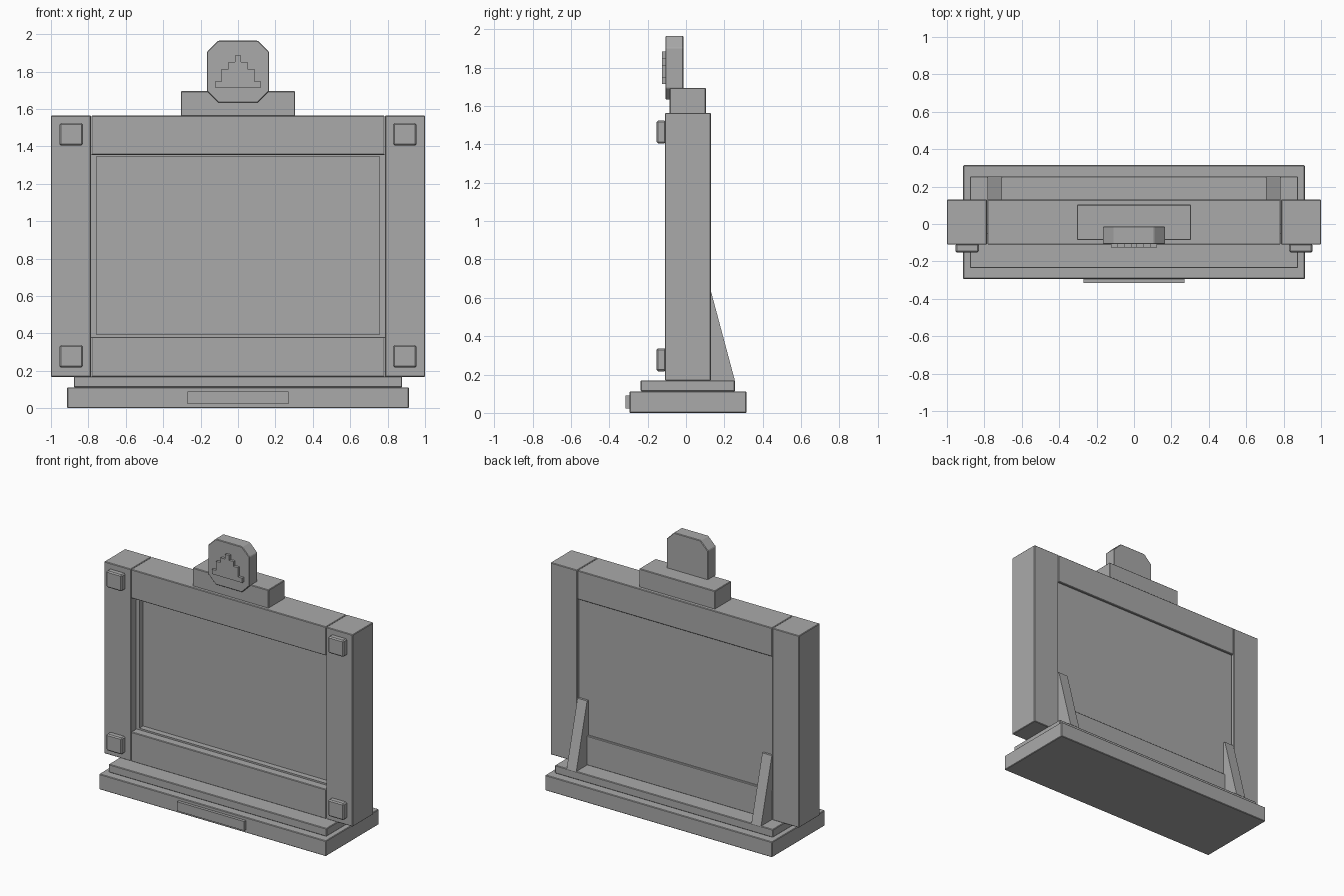
import bpy, bmesh

if "Cube" in bpy.data.objects:
    bpy.data.objects.remove(bpy.data.objects["Cube"])

grey = bpy.data.materials.new("plain_grey")
grey.diffuse_color = (0.4, 0.4, 0.4, 1)
grey.use_nodes = True
grey.node_tree.nodes["Principled BSDF"].inputs["Base Color"].default_value = grey.diffuse_color


def finish(name, bm, bevel):
    bmesh.ops.recalc_face_normals(bm, faces=bm.faces[:])
    if bevel:
        bmesh.ops.bevel(bm, geom=bm.edges[:], offset=bevel, segments=1,
                        affect='EDGES', clamp_overlap=True)
    mesh = bpy.data.meshes.new(name)
    bm.to_mesh(mesh)
    bm.free()
    mesh.materials.append(grey)
    obj = bpy.data.objects.new(name, mesh)
    bpy.context.collection.objects.link(obj)
    return obj


def box(name, x, y, z, bevel=0.004):
    """Box from (min, max) pairs on each axis."""
    bm = bmesh.new()
    bmesh.ops.create_cube(bm, size=1)
    for v in bm.verts:
        v.co = [r[0] if c < 0 else r[1] for c, r in zip(v.co, (x, y, z))]
    return finish(name, bm, bevel)


def prism(name, points, offset, bevel=0.0):
    """Closed outline of 3D points pushed along an offset."""
    bm = bmesh.new()
    face = bm.faces.new([bm.verts.new(p) for p in points])
    ext = bmesh.ops.extrude_face_region(bm, geom=[face], use_keep_orig=True)
    moved = [g for g in ext["geom"] if isinstance(g, bmesh.types.BMVert)]
    bmesh.ops.translate(bm, verts=moved, vec=offset)
    return finish(name, bm, bevel)


# Stepped base with a front plate
box("base", (-0.913, 0.913), (-0.294, 0.315), (0, 0.112))
box("base_step", (-0.877, 0.877), (-0.236, 0.255), (0.112, 0.17))
box("base_plate", (-0.27, 0.27), (-0.315, -0.29), (0.023, 0.09), 0)

# Frame rails
depth = (-0.11, 0.13)
box("top_rail", (-0.784, 0.784), depth, (1.355, 1.564))
box("bottom_rail", (-0.784, 0.784), depth, (0.168, 0.382))

# Screen behind a thin bezel, with a back panel
box("screen", (-0.78, 0.78), (-0.01, 0.114), (0.37, 1.365), 0)
bezel = (-0.052, 0.0)
box("bezel_top", (-0.78, 0.78), bezel, (1.345, 1.36), 0)
box("bezel_bottom", (-0.78, 0.78), bezel, (0.375, 0.394), 0)

for side, label in ((-1, "left"), (1, "right")):
    def span(a, b):
        return tuple(sorted((side * a, side * b)))

    # Posts, bezel sides and corner bolts
    box(label + "_post", span(0.786, 1.0), depth, (0.168, 1.564))
    box(label + "_bezel", span(0.757, 0.785), bezel, (0.375, 1.36), 0)
    for end, z in (("lower", 0.217), ("upper", 1.404)):
        box(f"{label}_{end}_bolt", span(0.83, 0.955), (-0.153, -0.105),
            (z, z + 0.12), 0.008)

    # Triangular braces behind the frame
    x = side * 0.705
    prism(label + "_brace",
          [(x, 0.11, 0.168), (x, 0.255, 0.168), (x, 0.13, 0.635), (x, 0.11, 0.635)],
          (side * 0.077, 0, 0))

# Crown block and octagonal badge
box("crown_block", (-0.305, 0.305), (-0.086, 0.104), (1.56, 1.695))
w, c, lo, hi = 0.166, 0.06, 1.634, 1.965
outline = [(-w, lo + c), (-w + c, lo), (w - c, lo), (w, lo + c),
           (w, hi - c), (w - c, hi), (-w + c, hi), (-w, hi - c)]
prism("badge", [(px, -0.107, pz) for px, pz in outline], (0, 0.094, 0), 0.004)

# Raised stepped pyramid on the badge
steps = [(0.122, 1.714), (0.088, 1.748), (0.052, 1.815), (0.017, 1.85)]
right = []
for i, (half, z) in enumerate(steps):
    top = steps[i + 1][1] if i < 3 else 1.885
    right += [(half, z), (half, top)]
pyramid = right + [(-px, pz) for px, pz in reversed(right)]
prism("badge_pyramid", [(px, -0.126, pz) for px, pz in pyramid], (0, 0.022, 0))
